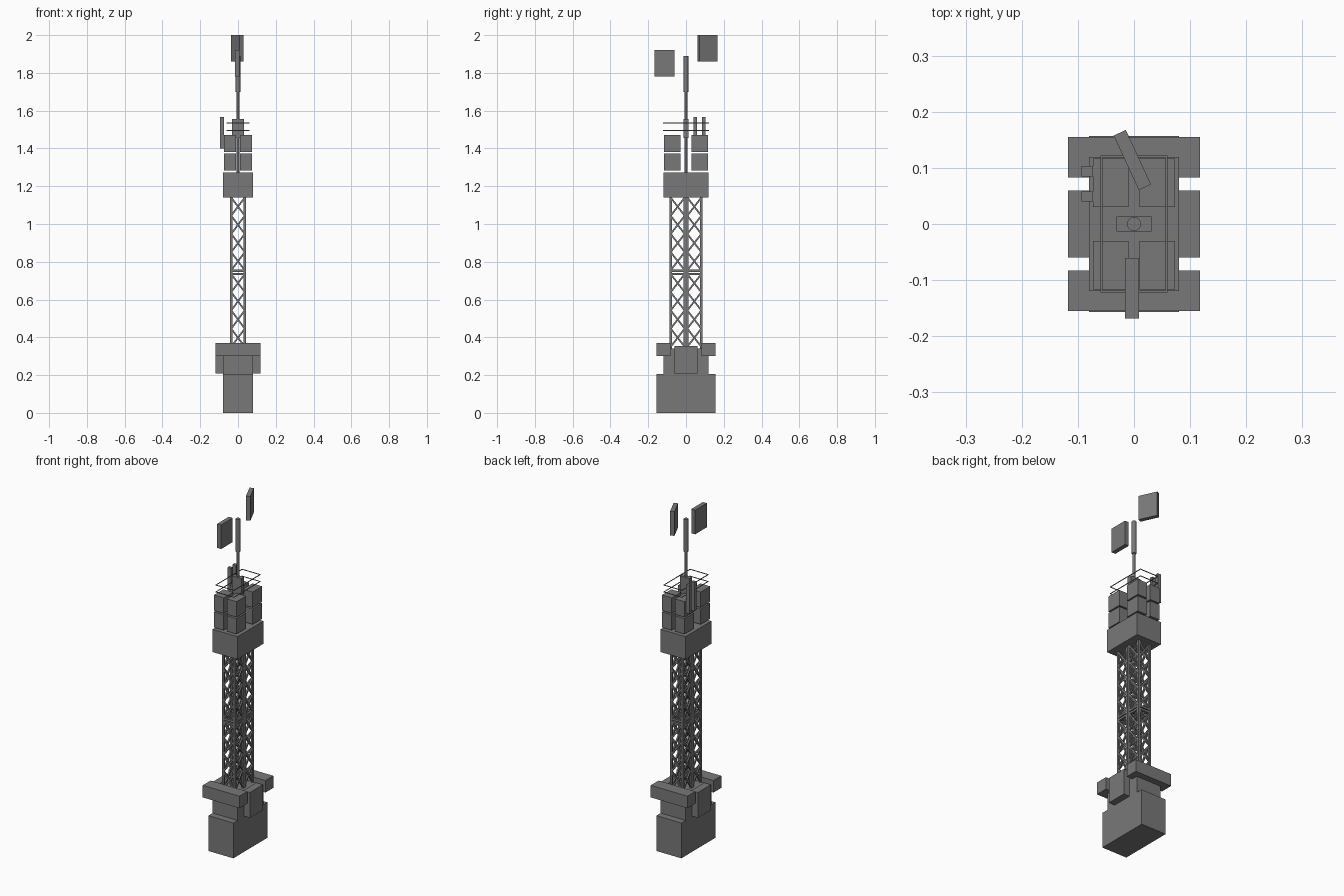
import bpy, bmesh
from math import radians
from mathutils import Vector, Matrix

if "Cube" in bpy.data.objects:
    bpy.data.objects.remove(bpy.data.objects["Cube"], do_unlink=True)

GREY = (0.19, 0.19, 0.19, 1)
mat = bpy.data.materials.new("mid grey")
mat.use_nodes = True
mat.diffuse_color = GREY
mat.node_tree.nodes["Principled BSDF"].inputs["Base Color"].default_value = GREY


def finish(name, bm):
    mesh = bpy.data.meshes.new(name)
    bm.to_mesh(mesh)
    bm.free()
    mesh.materials.append(mat)
    obj = bpy.data.objects.new(name, mesh)
    bpy.context.collection.objects.link(obj)
    return obj


def add_box(bm, x, y, z):
    size = [b - a for a, b in (x, y, z)]
    mid = [(a + b) / 2 for a, b in (x, y, z)]
    bmesh.ops.create_cube(bm, size=1, matrix=Matrix.Translation(mid) @ Matrix.Diagonal((*size, 1)))


def box(name, x, y, z):
    bm = bmesh.new()
    add_box(bm, x, y, z)
    return finish(name, bm)


def add_bar(bm, a, b, t):
    """Square bar of thickness t from a to b."""
    a, b = Vector(a), Vector(b)
    d = b - a
    turn = d.to_track_quat('Z', 'Y').to_matrix().to_4x4()
    bmesh.ops.create_cube(bm, size=1, matrix=Matrix.Translation((a + b) / 2) @ turn
                          @ Matrix.Diagonal((t, t, d.length, 1)))


def cylinder(name, r, z0, z1):
    bm = bmesh.new()
    bmesh.ops.create_cone(bm, cap_ends=True, segments=16, radius1=r, radius2=r, depth=z1 - z0,
                          matrix=Matrix.Translation((0, 0, (z0 + z1) / 2)))
    return finish(name, bm)


def span(side, a, b):
    return tuple(sorted((side * a, side * b)))


# Base
box("base_block", (-.08, .08), (-.157, .157), (0, .205))
box("upper_base", (-.08, .08), (-.118, .118), (.205, .34))
for s, end in ((-1, "front"), (1, "back")):
    box(end + "_crossbar", (-.118, .118), span(s, .083, .155), (.3, .37))
for s, side in ((1, "left"), (-1, "right")):
    box(side + "_side_block", span(s, .075, .118), (-.06, .06), (.208, .355))


# Twin lattice towers
def tower(name, y0, y1):
    bm = bmesh.new()
    t, px = .012, .036
    ya, yb = y0 + t / 2, y1 - t / 2
    corners = [(-px, ya), (px, ya), (px, yb), (-px, yb)]
    for x, y in corners:
        add_bar(bm, (x, y, .335), (x, y, 1.145), t)
    for i, p in enumerate(corners):
        q = corners[(i + 1) % 4]
        for low, high in ((.35, .735), (.755, 1.14)):
            step = (high - low) / 4
            for k in range(4):
                z = low + k * step
                add_bar(bm, (*p, z), (*q, z + step), .009)
                add_bar(bm, (*q, z), (*p, z + step), .009)
        for z in (.735, .752):
            add_bar(bm, (*p, z), (*q, z), t)
    return finish(name, bm)


tower("front_lattice_tower", -.087, -.001)
tower("back_lattice_tower", .001, .087)

# Platform and stacked cabinets
box("platform", (-.08, .08), (-.119, .119), (1.14, 1.272))
for sx, side in ((1, "left"), (-1, "right")):
    for sy, end in ((-1, "front"), (1, "back")):
        for level, z in (("lower", (1.284, 1.374)), ("upper", (1.382, 1.472))):
            box(f"{level}_{end}_{side}_cabinet", span(sx, .01, .073), span(sy, .03, .117), z)

# Wire railings
for name, z in (("lower_railing", 1.495), ("upper_railing", 1.535)):
    bm = bmesh.new()
    r = .0017
    for s in (-1, 1):
        add_box(bm, (-.06, .06), (s * .12 - r, s * .12 + r), (z - r, z + r))
        add_box(bm, (s * .058 - r, s * .058 + r), (-.12, .12), (z - r, z + r))
    finish(name, bm)

# Mast
box("mast_housing", (-.031, .031), (-.013, .013), (1.455, 1.555))
cylinder("mast_pole", .007, 1.27, 1.72)
cylinder("mast_top", .0125, 1.7, 1.89)

# Small upright antennas
for name, y in (("front_antenna", .049), ("back_antenna", .094)):
    box(name, (-.094, -.073), (y - .009, y + .009), (1.4, 1.567))

# Floating panels
box("front_panel", (-.016, .009), (-.168, -.061), (1.78, 1.92))
panel = box("back_panel", (-.012, .012), (-.0535, .0535), (-.07, .07))
panel.location = (-.003, .114, 1.93)
panel.rotation_euler.z = radians(24.8)
